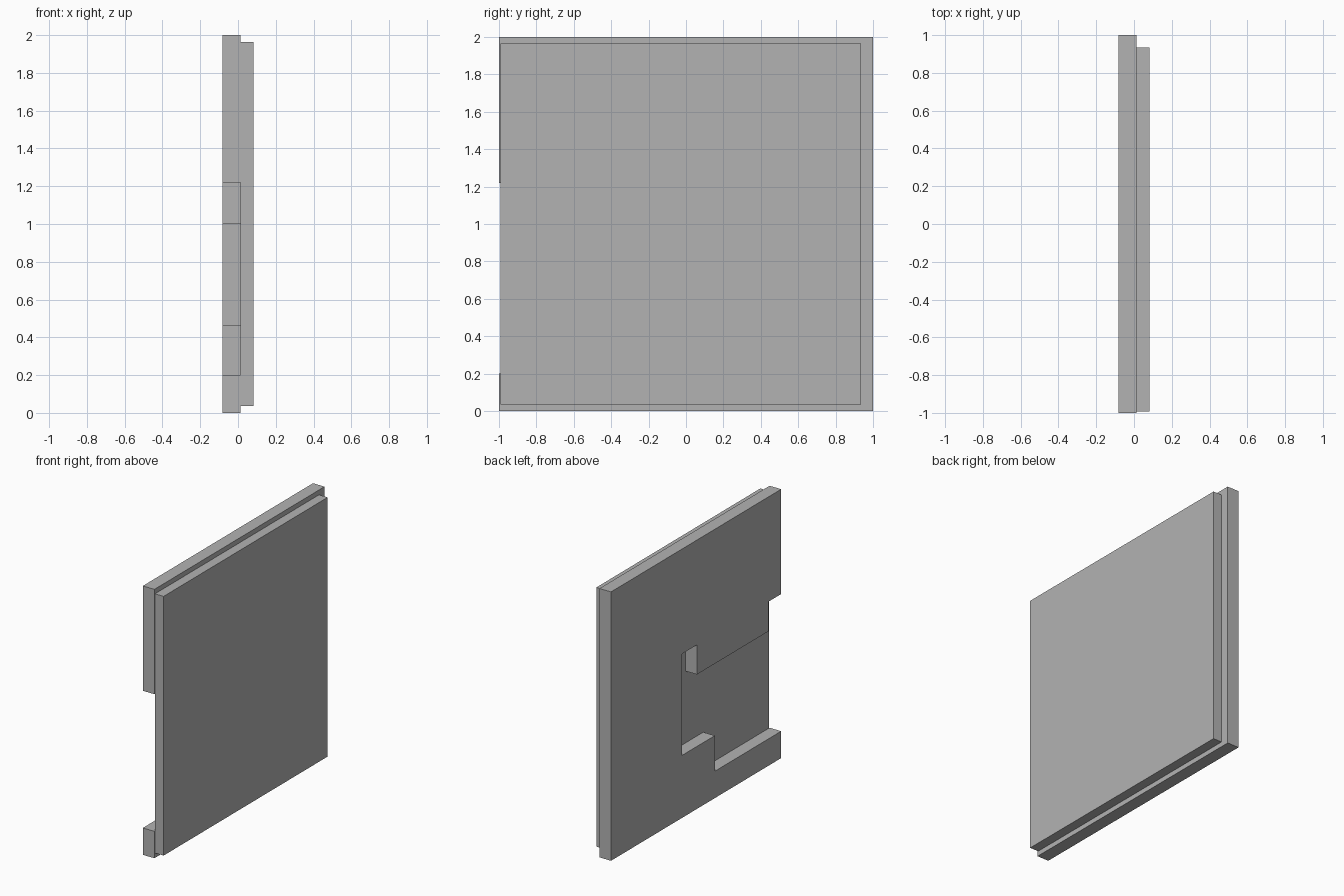
import bpy
import bmesh

default = bpy.data.objects.get("Cube")
if default:
    bpy.data.objects.remove(default, do_unlink=True)

# Single plain grey
grey = bpy.data.materials.new("plain_grey")
grey.use_nodes = True
colour = (0.45, 0.45, 0.45, 1)
grey.diffuse_color = colour
grey.node_tree.nodes["Principled BSDF"].inputs["Base Color"].default_value = colour


def extruded_panel(name, outline, x_back, x_front):
    """Extrude a (y, z) outline along x."""
    bm = bmesh.new()
    face = bm.faces.new([bm.verts.new((x_back, y, z)) for y, z in outline])
    result = bmesh.ops.extrude_face_region(bm, geom=[face])
    moved = [v for v in result["geom"] if isinstance(v, bmesh.types.BMVert)]
    bmesh.ops.translate(bm, verts=moved, vec=(x_front - x_back, 0, 0))
    bmesh.ops.recalc_face_normals(bm, faces=bm.faces)
    mesh = bpy.data.meshes.new(name)
    bm.to_mesh(mesh)
    bm.free()
    mesh.materials.append(grey)
    obj = bpy.data.objects.new(name, mesh)
    bpy.context.collection.objects.link(obj)
    return obj


# Backing plate with a stepped cutout open at its front edge
plate_outline = [
    (-1, 0), (1, 0), (1, 2), (-1, 2),
    (-1, 1.22), (-0.85, 1.22), (-0.85, 1.0), (-0.01, 1.0),
    (-0.01, 1.22), (0.165, 1.22), (0.165, 0.465), (-0.22, 0.465),
    (-0.22, 0.2), (-1, 0.2),
]
extruded_panel("backing_plate", plate_outline, -0.083, 0.012)

# Plain slab covering the other side
slab_outline = [(-0.993, 0.036), (0.935, 0.036), (0.935, 1.964), (-0.993, 1.964)]
extruded_panel("cover_slab", slab_outline, 0.012, 0.083)
